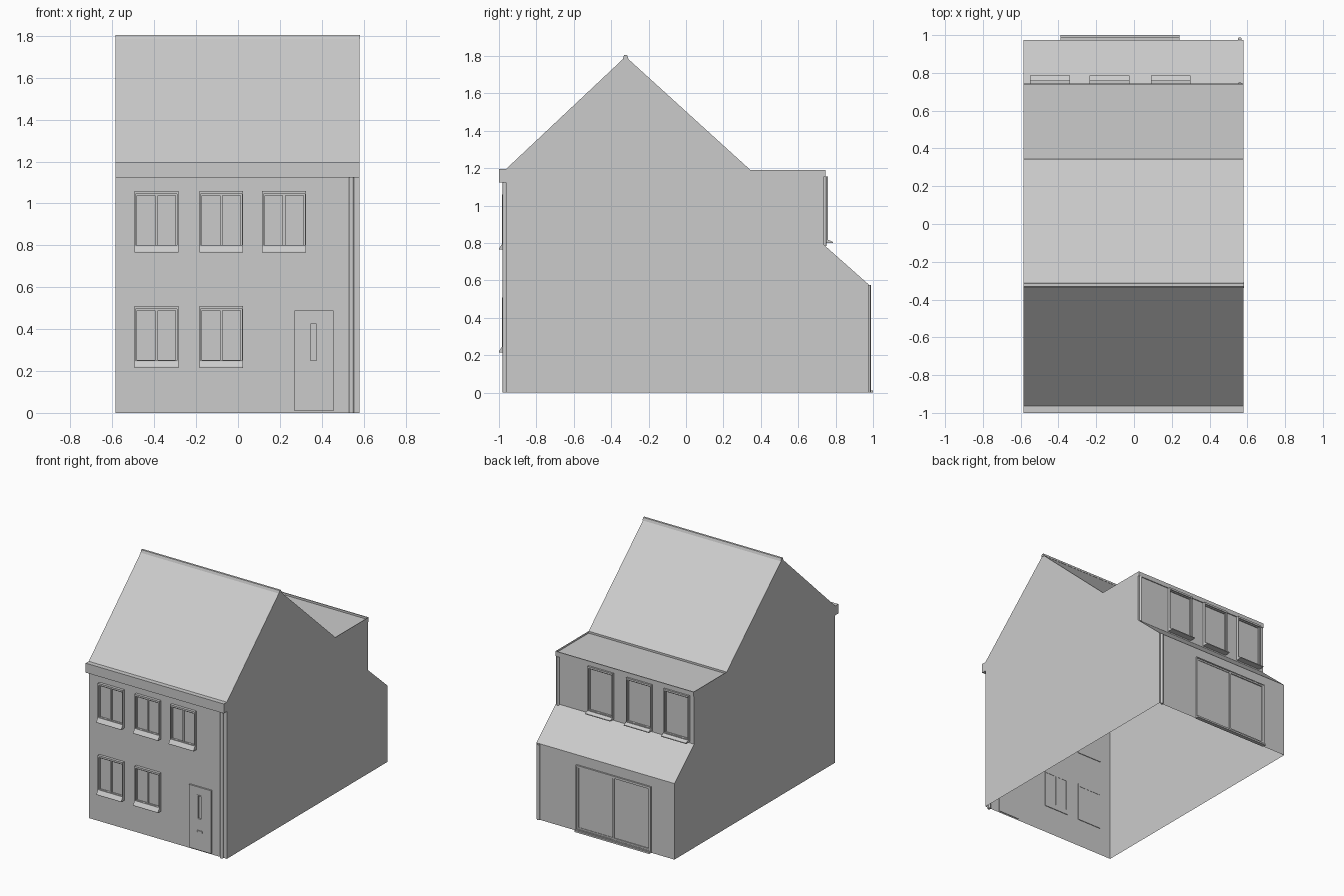
import bpy
import bmesh
import math

if "Cube" in bpy.data.objects:
    bpy.data.objects.remove(bpy.data.objects["Cube"])

grey = bpy.data.materials.new("light grey")
grey.use_nodes = True
GREY = (0.6, 0.6, 0.6, 1)
grey.diffuse_color = GREY
grey.node_tree.nodes["Principled BSDF"].inputs["Base Color"].default_value = GREY

X0, X1 = -0.585, 0.58          # party walls
FRONT, BACK, UPPER = -0.963, 0.975, 0.738   # wall planes
EAVE, RIDGE_Y, RIDGE_Z = 1.195, -0.323, 1.797
FLAT_Y, FLAT_Z = 0.345, 1.19
LEAN_TOP, LEAN_LOW = 0.79, 0.58


def finish(name, bm):
    mesh = bpy.data.meshes.new(name)
    bm.to_mesh(mesh)
    bm.free()
    mesh.materials.append(grey)
    obj = bpy.data.objects.new(name, mesh)
    bpy.context.collection.objects.link(obj)
    return obj


def add_face(bm, points):
    return bm.faces.new([bm.verts.new(p) for p in points])


def add_box(bm, xs, ys, zs):
    (a, b), (c, d), (e, f) = xs, sorted(ys), zs
    add_prism(bm, a, b, [(c, e), (d, e), (d, f), (c, f)])


def add_prism(bm, xa, xb, profile):
    """Extrude a (y, z) profile along x."""
    face = add_face(bm, [(xa, y, z) for y, z in profile])
    ring = bmesh.ops.extrude_face_region(bm, geom=[face])["geom"]
    verts = [v for v in ring if isinstance(v, bmesh.types.BMVert)]
    bmesh.ops.translate(bm, verts=verts, vec=(xb - xa, 0, 0))
    bmesh.ops.recalc_face_normals(bm, faces=bm.faces)


def add_wall(bm, y, z0, z1, holes, side):
    """Upright wall with rectangular openings (xa, xb, za, zb)."""
    xs = sorted({X0, X1, *(v for h in holes for v in h[:2])})
    zs = sorted({z0, z1, *(v for h in holes for v in h[2:])})
    for a, b in zip(xs, xs[1:]):
        for c, d in zip(zs, zs[1:]):
            mx, mz = (a + b) / 2, (c + d) / 2
            if any(h[0] < mx < h[1] and h[2] < mz < h[3] for h in holes):
                continue
            pts = [(a, y, c), (b, y, c), (b, y, d), (a, y, d)]
            add_face(bm, pts if side < 0 else pts[::-1])


def add_frame(bm, hole, y0, y1, bar, top=None):
    """Four bars around an opening."""
    a, b, c, d = hole
    top = top or bar
    add_box(bm, (a, a + bar), (y0, y1), (c, d))
    add_box(bm, (b - bar, b), (y0, y1), (c, d))
    add_box(bm, (a + bar, b - bar), (y0, y1), (c, c + bar))
    add_box(bm, (a + bar, b - bar), (y0, y1), (d - top, d))


# Openings
front_upper = [(x, x + 0.21, 0.765, 1.06) for x in (-0.495, -0.185, 0.115)]
front_lower = [(x, x + 0.21, 0.215, 0.51) for x in (-0.495, -0.185)]
rear_upper = [(x, x + 0.21, 0.80, 1.155) for x in (-0.55, -0.235, 0.09)]
front_door_hole = (0.27, 0.455, 0.01, 0.49)
rear_door_hole = (-0.39, 0.24, 0.0, 0.505)

# Walls, open underneath
bm = bmesh.new()
add_wall(bm, FRONT, 0, EAVE, front_upper + front_lower + [front_door_hole], -1)
add_wall(bm, BACK, 0, LEAN_LOW, [rear_door_hole], 1)
add_wall(bm, UPPER, LEAN_TOP, FLAT_Z, rear_upper, 1)
side = [(FRONT, 0), (BACK, 0), (BACK, LEAN_LOW), (UPPER, LEAN_TOP),
        (UPPER, FLAT_Z), (FLAT_Y, FLAT_Z), (RIDGE_Y, RIDGE_Z), (FRONT, EAVE)]
add_face(bm, [(X1, y, z) for y, z in side])
add_face(bm, [(X0, y, z) for y, z in reversed(side)])
bmesh.ops.remove_doubles(bm, verts=bm.verts, dist=0.0001)
finish("walls", bm)

# Pitched and lean-to roofs
for name, (ya, za), (yb, zb) in (
        ("front_roof", (FRONT, EAVE), (RIDGE_Y, RIDGE_Z)),
        ("back_roof", (RIDGE_Y, RIDGE_Z), (FLAT_Y, FLAT_Z)),
        ("lean_to_roof", (UPPER, LEAN_TOP), (BACK, LEAN_LOW))):
    bm = bmesh.new()
    add_face(bm, [(X0, ya, za), (X1, ya, za), (X1, yb, zb), (X0, yb, zb)])
    finish(name, bm)

# Flat roof with a raised rim
bm = bmesh.new()
roof = add_face(bm, [(X0, FLAT_Y, FLAT_Z), (X1, FLAT_Y, FLAT_Z),
                     (X1, UPPER + 0.007, FLAT_Z), (X0, UPPER + 0.007, FLAT_Z)])
bmesh.ops.inset_region(bm, faces=[roof], thickness=0.014)
drop = bmesh.ops.extrude_face_region(bm, geom=[roof])["geom"]
bmesh.ops.translate(bm, verts=[v for v in drop if isinstance(v, bmesh.types.BMVert)],
                    vec=(0, 0, -0.015))
bmesh.ops.delete(bm, geom=[roof], context='FACES')
finish("flat_roof", bm)

bm = bmesh.new()
add_box(bm, (X0, X1), (UPPER, UPPER + 0.007), (1.155, FLAT_Z))
finish("flat_roof_fascia", bm)

# Ridge cap and front gutter
bm = bmesh.new()
add_prism(bm, X0, X1 + 0.003, [(RIDGE_Y - 0.015, 1.785), (RIDGE_Y + 0.015, 1.785),
                               (RIDGE_Y + 0.008, 1.805), (RIDGE_Y - 0.008, 1.805)])
finish("ridge_cap", bm)
bm = bmesh.new()
add_box(bm, (X0, X1), (-1.0, FRONT), (1.123, EAVE))
finish("front_gutter", bm)


def window(name, hole, wall, out, leaves):
    """Frame, leaves, glass and sloping sill; out is the facing direction."""
    a, b, c, d = hole
    sill = 0.03 if leaves > 1 else 0.018
    face = wall + out * 0.021
    bm = bmesh.new()
    add_frame(bm, (a, b, c + sill, d), wall - out * 0.005, face, 0.006, 0.014)
    width = (b - a - 0.012) / leaves
    for i in range(leaves):
        left = a + 0.006 + i * width
        leaf = (left, left + width, c + sill, d - 0.014)
        add_frame(bm, leaf, wall - out * 0.005, wall + out * 0.012, 0.007)
        add_box(bm, (left, left + width), (wall - out * 0.003, wall + out * 0.003),
                (c + sill, d - 0.014))
    finish(name, bm)
    bm = bmesh.new()
    tip = wall + out * (0.037 if leaves > 1 else 0.048)
    add_prism(bm, a, b, [(wall - out * 0.005, c), (tip, c), (tip, c + 0.006),
                         (face, c + sill), (wall - out * 0.005, c + sill)])
    finish(name + "_sill", bm)


for i, hole in enumerate(front_upper + front_lower):
    window(f"front_window_{i + 1}", hole, FRONT, -1, 2)
for i, hole in enumerate(rear_upper):
    window(f"rear_window_{i + 1}", hole, UPPER, 1, 1)

# Front door: slab built around a narrow light, with a letter flap
bm = bmesh.new()
a, b, c, d = front_door_hole
light = (0.34, 0.38, 0.245, 0.43)
slab = (FRONT + 0.005, FRONT - 0.012)
for xs, zs in (((a, light[0]), (c, d)), ((light[1], b), (c, d)),
               (light[:2], (c, light[2])), (light[:2], (light[3], d))):
    add_box(bm, xs, slab, zs)
finish("front_door", bm)
bm = bmesh.new()
add_frame(bm, light, FRONT, FRONT - 0.016, 0.006)
add_box(bm, light[:2], (FRONT + 0.002, FRONT - 0.003), light[2:])
finish("front_door_light", bm)
bm = bmesh.new()
add_box(bm, (0.335, 0.385), (FRONT - 0.01, FRONT - 0.018), (0.153, 0.161))
for x in (0.335, 0.379):
    add_box(bm, (x, x + 0.006), (FRONT - 0.01, FRONT - 0.018), (0.146, 0.153))
finish("letter_flap", bm)

# Rear sliding door
bm = bmesh.new()
a, b, c, d = rear_door_hole
middle = (a + b) / 2
add_frame(bm, (a, b, c + 0.012, d), BACK - 0.005, BACK + 0.012, 0.007)
for k, leaf in enumerate(((a + 0.007, middle + 0.006), (middle - 0.006, b - 0.007))):
    rect = (*leaf, c + 0.019, d - 0.007)
    add_frame(bm, rect, BACK - 0.005, BACK + 0.009 - k * 0.004, 0.012)
    add_box(bm, leaf, (BACK - 0.003, BACK + 0.001), rect[2:])
finish("rear_sliding_door", bm)
bm = bmesh.new()
add_box(bm, (a, b), (BACK - 0.005, 1.0), (c, c + 0.013))
finish("rear_threshold", bm)

# Rain pipes
for name, x, y, z0, z1, r in (("front_rain_pipe", 0.542, FRONT - 0.005, 0, 1.123, 0.012),
                              ("rear_lower_pipe", 0.56, BACK + 0.003, 0, 0.575, 0.01),
                              ("rear_upper_pipe", 0.56, UPPER + 0.003, 0.785, 1.155, 0.01)):
    bpy.ops.mesh.primitive_cylinder_add(vertices=16, radius=r, depth=z1 - z0,
                                        location=(x, y, (z0 + z1) / 2))
    pipe = bpy.context.object
    pipe.name = name
    pipe.data.materials.append(grey)
    bpy.ops.object.shade_smooth_by_angle(angle=math.radians(40))
